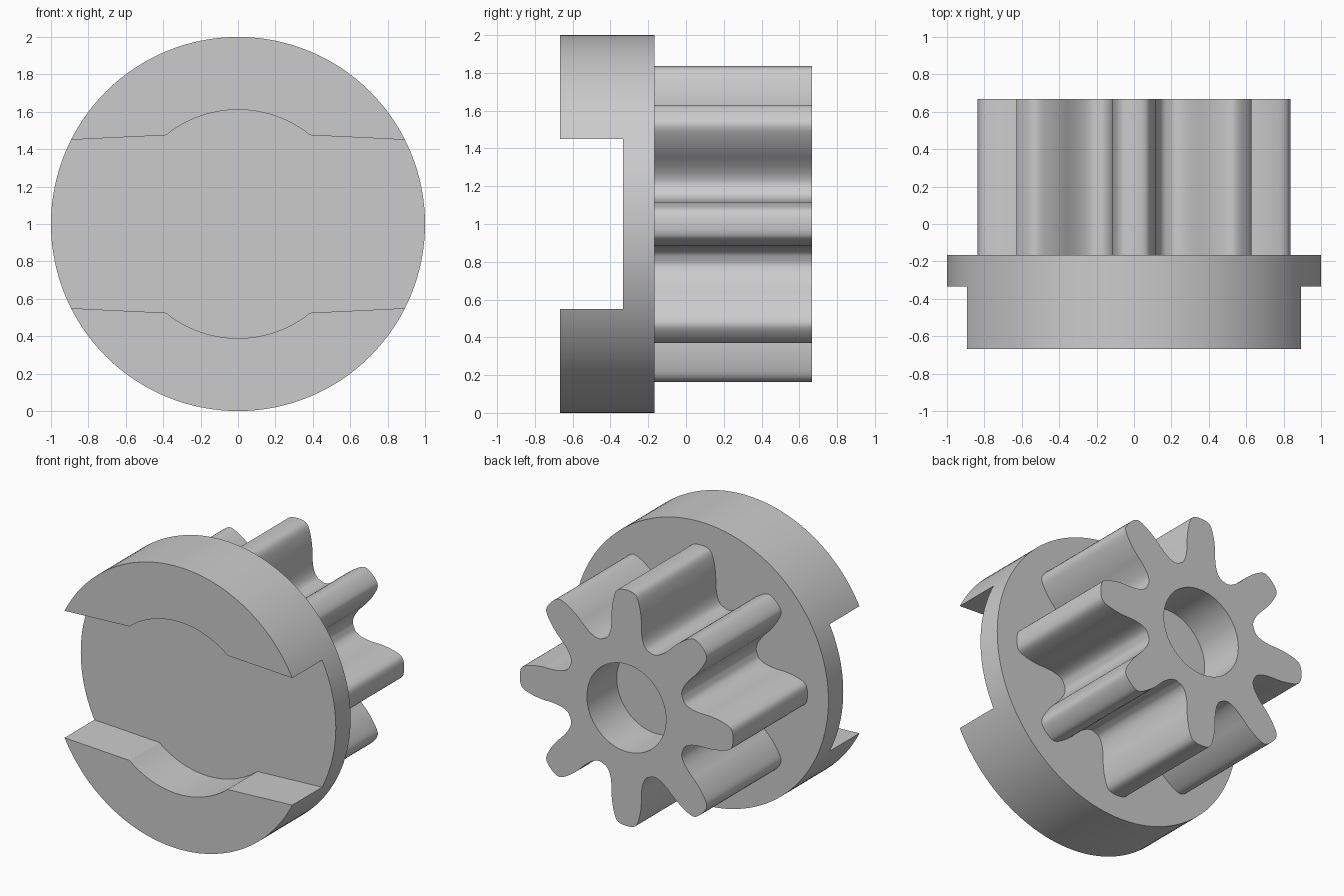
import bpy, bmesh
from math import sin, cos, pi, radians

AXIS_Z = 1.0
TEETH = 8

if "Cube" in bpy.data.objects:
    bpy.data.objects.remove(bpy.data.objects["Cube"], do_unlink=True)

grey = bpy.data.materials.new("plain_grey")
grey.use_nodes = True
grey.diffuse_color = (0.6, 0.6, 0.6, 1)
grey.node_tree.nodes["Principled BSDF"].inputs["Base Color"].default_value = (0.6, 0.6, 0.6, 1)


def prism(name, outline, y0, y1):
    """Extrude an (x, z) outline along y, around the shared axis."""
    bm = bmesh.new()
    face = bm.faces.new([bm.verts.new((x, y0, z + AXIS_Z)) for x, z in outline])
    ext = bmesh.ops.extrude_face_region(bm, geom=[face])
    verts = [g for g in ext["geom"] if isinstance(g, bmesh.types.BMVert)]
    bmesh.ops.translate(bm, verts=verts, vec=(0, y1 - y0, 0))
    bmesh.ops.recalc_face_normals(bm, faces=bm.faces)
    mesh = bpy.data.meshes.new(name)
    bm.to_mesh(mesh)
    bm.free()
    mesh.materials.append(grey)
    obj = bpy.data.objects.new(name, mesh)
    bpy.context.collection.objects.link(obj)
    return obj


def arc(radius, start, end, steps):
    angles = [radians(start + (end - start) * i / steps) for i in range(steps + 1)]
    return [(radius * cos(a), radius * sin(a)) for a in angles]


def soften(points):
    """Round a closed outline by cutting its corners."""
    out = []
    for p, q in zip(points, points[1:] + points[:1]):
        for t in (0.25, 0.75):
            out.append((p[0] + (q[0] - p[0]) * t, p[1] + (q[1] - p[1]) * t))
    return out


def activate(obj):
    bpy.ops.object.select_all(action='DESELECT')
    obj.select_set(True)
    bpy.context.view_layer.objects.active = obj


def cut(obj, cutter):
    cutter.hide_render = True
    mod = obj.modifiers.new("cut", 'BOOLEAN')
    mod.operation = 'DIFFERENCE'
    mod.solver = 'EXACT'
    mod.object = cutter
    activate(obj)
    bpy.ops.object.modifier_apply(modifier=mod.name)
    bpy.data.objects.remove(cutter, do_unlink=True)


# Round coupling head with a slot across the front, widened by a round centre
head = prism("coupling_head", arc(1, 0, 360, 128)[:-1], -0.667, -0.167)
upper = [(1.1, 0.44)] + arc(0.611, 51, 129, 24) + [(-1.1, 0.44)]
cut(head, prism("slot_cutter", upper + [(-x, -z) for x, z in upper], -0.8, -0.333))

# Pinion: half a tooth as (sideways, outward), from tip to valley
half = [(0.04, 0.836), (0.082, 0.815), (0.105, 0.74), (0.117, 0.66), (0.116, 0.59),
        (0.122, 0.53), (0.135, 0.485), (0.155, 0.455), (0.183, 0.442)]
tooth = [(-s, r) for s, r in reversed(half[:-1])] + half
outline = []
for k in range(TEETH):
    a = 2 * pi * k / TEETH
    outline += [(r * cos(a) - s * sin(a), r * sin(a) + s * cos(a)) for s, r in tooth]
pinion = prism("pinion_gear", soften(soften(outline)), -0.167, 0.667)

# Blind shaft hole in the back of the pinion
cut(pinion, prism("hole_cutter", arc(0.31, 0, 360, 64)[:-1], 0.333, 0.8))

for part in (head, pinion):
    activate(part)
    bpy.ops.object.shade_smooth_by_angle(angle=radians(30))
